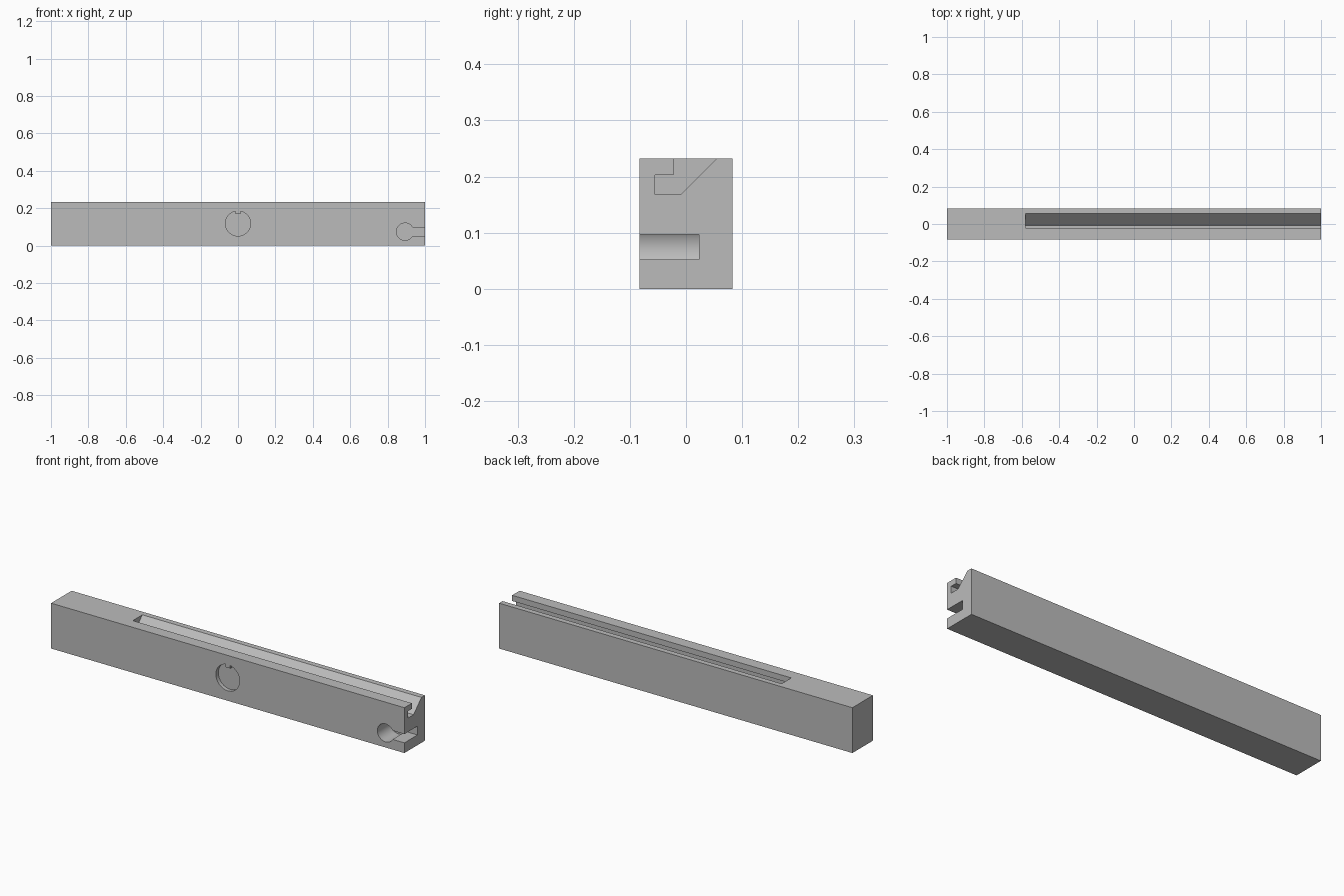
import bpy, bmesh, math
from mathutils import Vector

if "Cube" in bpy.data.objects:
    bpy.data.objects.remove(bpy.data.objects["Cube"])

grey = bpy.data.materials.new("plain grey")
grey.diffuse_color = (0.5, 0.5, 0.5, 1)
grey.use_nodes = True
grey.node_tree.nodes["Principled BSDF"].inputs["Base Color"].default_value = grey.diffuse_color


def prism(name, outline, axis, start, end):
    """Extrude a 2D outline along x (outline = y,z) or y (outline = x,z)."""
    bm = bmesh.new()
    if axis == "X":
        pts = [(start, a, b) for a, b in outline]
        move = Vector((end - start, 0, 0))
    else:
        pts = [(a, start, b) for a, b in outline]
        move = Vector((0, end - start, 0))
    face = bm.faces.new([bm.verts.new(p) for p in pts])
    out = bmesh.ops.extrude_face_region(bm, geom=[face])
    bmesh.ops.translate(bm, vec=move,
                        verts=[v for v in out["geom"] if isinstance(v, bmesh.types.BMVert)])
    bmesh.ops.recalc_face_normals(bm, faces=bm.faces)
    mesh = bpy.data.meshes.new(name)
    bm.to_mesh(mesh)
    bm.free()
    mesh.materials.append(grey)
    obj = bpy.data.objects.new(name, mesh)
    bpy.context.collection.objects.link(obj)
    return obj


def arc(cx, cz, r, a0, a1, n=64):
    return [(cx + r * math.cos(a0 + (a1 - a0) * i / n),
             cz + r * math.sin(a0 + (a1 - a0) * i / n)) for i in range(n + 1)]


W, H = 0.083, 0.232

# Main bar
bar = prism("bar", [(-W, 0), (W, 0), (W, H), (-W, H)], "X", -1, 1)

# Undercut channel along the top, open at the right end
channel = prism("channel_cutter",
                [(-0.0225, H + 0.03), (-0.0225, 0.203), (-0.055, 0.203), (-0.055, 0.168),
                 (-0.009, 0.168), (0.055, H), (0.085, H + 0.03)],
                "X", -0.58, 1.05)

# Round hole with a straight mouth through the right end
r, half, cx, cz = 0.046, 0.0225, 0.893, 0.0745
a = math.asin(half / r)
mouth = prism("end_hole_cutter",
              arc(cx, cz, r, a, 2 * math.pi - a) + [(1.05, cz - half), (1.05, cz + half)],
              "Y", -0.12, 0.023)

# Shallow round recess with a small tab at the top
r, half, cz = 0.067, 0.014, 0.118
a = math.asin(half / r)
recess = prism("recess_cutter",
               arc(0, cz, r, math.pi / 2 + a, 2.5 * math.pi - a) + [(half, 0.169), (-half, 0.169)],
               "Y", -0.12, -W + 0.02)

# Cut the bar, then discard the cutters
bpy.context.view_layer.objects.active = bar
bar.select_set(True)
for cutter in (channel, mouth, recess):
    mod = bar.modifiers.new(cutter.name, "BOOLEAN")
    mod.operation = "DIFFERENCE"
    mod.solver = "EXACT"
    mod.object = cutter
    bpy.ops.object.modifier_apply(modifier=mod.name)
    bpy.data.objects.remove(cutter)

bpy.ops.object.shade_smooth_by_angle(angle=math.radians(30))
